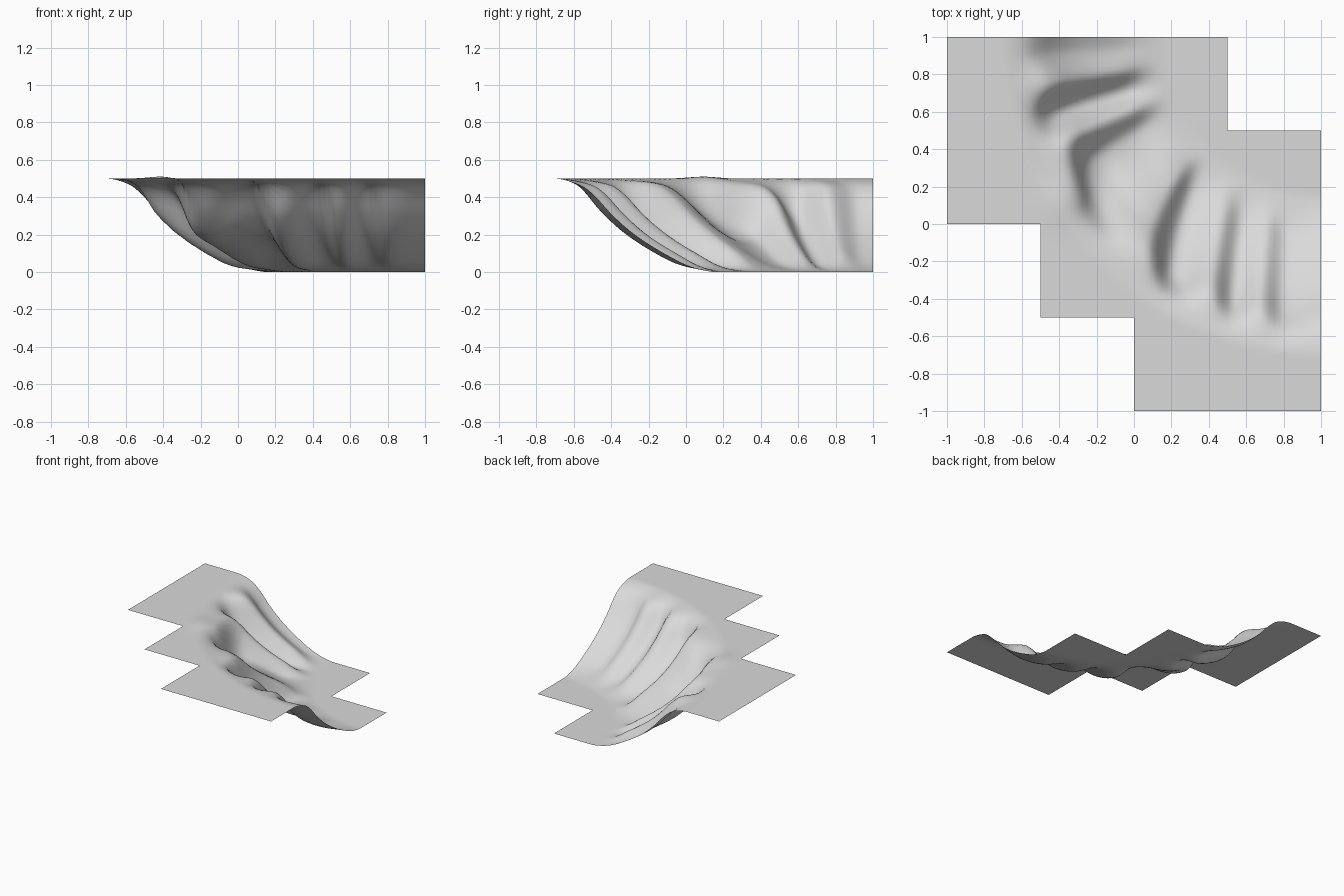
import bpy, bmesh, math

cube = bpy.data.objects.get("Cube")
if cube:
    bpy.data.objects.remove(cube, do_unlink=True)

CELLS = 40            # cells per unit length
CENTRE = (1.0, 1.0)   # the cliff curves around this point

# Cliff cross-section: (radius, height)
PROFILE = [(0.85, 0), (1.0, 0.035), (1.15, 0.11), (1.3, 0.21),
           (1.41, 0.31), (1.5, 0.41), (1.57, 0.465), (1.69, 0.5)]
# Gullies: (angle in degrees at the foot, strength)
GULLIES = [(-12, 0.3), (0, 0.15), (12.5, 1.05), (24, 0.9), (45.5, 1.25),
           (62, 0.7), (76, 0.55), (95, 0.3)]


def smooth(t):
    t = min(max(t, 0), 1)
    return t * t * (3 - 2 * t)


def profile_height(r):
    """Cubic interpolation of the cross-section."""
    p = [(0.7, 0)] + PROFILE + [(1.8, 0.5)]
    if r <= PROFILE[0][0]:
        return 0.0
    if r >= PROFILE[-1][0]:
        return 0.5
    i = next(k for k in range(1, len(p) - 2) if r <= p[k + 1][0])
    (x0, y0), (x1, y1), (x2, y2), (x3, y3) = p[i - 1:i + 3]
    w = x2 - x1
    t = (r - x1) / w
    m1, m2 = (y2 - y0) / (x2 - x0) * w, (y3 - y1) / (x3 - x1) * w
    s = smooth(t)
    return y1 * (1 - s) + y2 * s + m1 * t * (1 - t) ** 2 - m2 * t * t * (1 - t)


# Each gully is a quick drop from a ridge, then a slow climb to the next ridge
RIDGE_KEYS = []
for angle, strength in GULLIES:
    RIDGE_KEYS += [(angle - 3, 0.8 * strength), (angle + 3, -0.9 * strength)]


def ridge(angle):
    for (a0, v0), (a1, v1) in zip(RIDGE_KEYS, RIDGE_KEYS[1:]):
        if a0 <= angle <= a1:
            return v0 + (v1 - v0) * smooth((angle - a0) / (a1 - a0))
    return RIDGE_KEYS[-1][1]


def bell(value, middle, width):
    return math.exp(-((value - middle) / width) ** 2)


def height(x, y):
    dx, dy = CENTRE[0] - x, CENTRE[1] - y
    r = math.hypot(dx, dy)
    angle = math.degrees(math.atan2(dy, dx))
    # gullies bend towards the rim, most of all near the diagonal
    swirl = max((r - 0.95) / 0.6, 0) * 10 * bell(angle, 58, 24)
    swirl += 6 * smooth((r - 1.38) / 0.18) * bell(angle, 34, 11)
    fade = smooth((r - 0.85) / 0.25) * smooth((1.69 - r) / 0.2)
    z = profile_height(r + 0.09 * fade * ridge(angle - swirl))
    # hollow below the rim, and a slight swell on it
    hollow = 0.045 * bell(r, 1.4, 0.1) * bell(angle, 35, 9)
    swell = 0.016 * bell(x, -0.36, 0.12) * bell(y, 0.13, 0.12)
    return max(z - hollow + swell, 0)


def inside(x, y):
    """Stepped outline of the ground sheet."""
    return not ((x < -0.5 and y < 0) or (x < 0 and y < -0.5)
                or (x > 0.5 and y > 0.5))


# Ground sheet: flat plateau, fluted cliff and flat floor
bm = bmesh.new()
verts = {}


def vert(i, j):
    if (i, j) not in verts:
        x, y = i / CELLS, j / CELLS
        verts[i, j] = bm.verts.new((x, y, height(x, y)))
    return verts[i, j]


for i in range(-CELLS, CELLS):
    for j in range(-CELLS, CELLS):
        if inside((i + 0.5) / CELLS, (j + 0.5) / CELLS):
            bm.faces.new([vert(i, j), vert(i + 1, j),
                          vert(i + 1, j + 1), vert(i, j + 1)])
for face in bm.faces:
    face.smooth = True

mesh = bpy.data.meshes.new("cliff_corner")
bm.to_mesh(mesh)
bm.free()
cliff = bpy.data.objects.new("cliff_corner", mesh)
bpy.context.collection.objects.link(cliff)

# Plain grey stone
stone = bpy.data.materials.new("grey_stone")
stone.use_nodes = True
colour = (0.7, 0.7, 0.7, 1)
stone.diffuse_color = colour
stone.node_tree.nodes["Principled BSDF"].inputs["Base Color"].default_value = colour
mesh.materials.append(stone)
